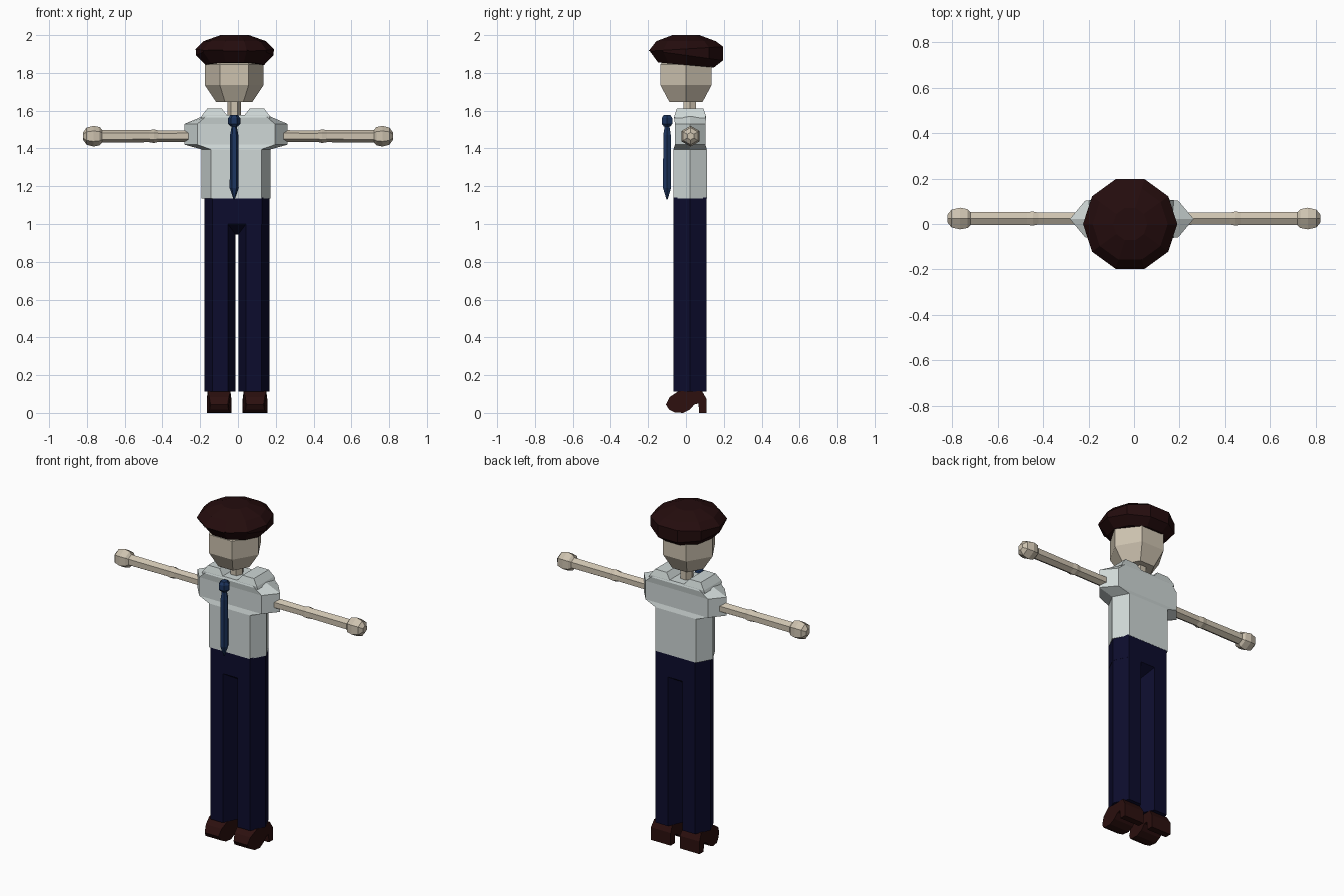
import bpy, bmesh, math
from mathutils import Vector


def material(name, rgb):
    m = bpy.data.materials.new(name)
    m.diffuse_color = (*rgb, 1)
    return m


SKIN = material("skin", (0.61, 0.54, 0.43))
SHIRT = material("pale_shirt", (0.62, 0.68, 0.67))
NAVY = material("navy_cloth", (0.0037, 0.0037, 0.026))
BLUE = material("blue_tie", (0.012, 0.036, 0.115))
HAT = material("dark_maroon", (0.0176, 0.0037, 0.004))
LEATHER = material("brown_leather", (0.025, 0.005, 0.0045))


def loft(name, rings, mat):
    """Closed skin through rings with equal vertex counts."""
    bm = bmesh.new()
    loops = [[bm.verts.new(p) for p in ring] for ring in rings]
    n = len(loops[0])
    for a, b in zip(loops, loops[1:]):
        for i in range(n):
            j = (i + 1) % n
            bm.faces.new((a[i], a[j], b[j], b[i]))
    bm.faces.new(loops[0])
    bm.faces.new(loops[-1])
    bmesh.ops.recalc_face_normals(bm, faces=bm.faces)
    me = bpy.data.meshes.new(name)
    bm.to_mesh(me)
    bm.free()
    me.materials.append(mat)
    ob = bpy.data.objects.new(name, me)
    bpy.context.collection.objects.link(ob)
    return ob


def hexa(cx, cy, z, tip, flat, hy):
    """Six-sided ring: side points at +-tip, front and back edges +-flat wide."""
    return [(cx + tip, cy, z), (cx + flat, cy + hy, z), (cx - flat, cy + hy, z),
            (cx - tip, cy, z), (cx - flat, cy - hy, z), (cx + flat, cy - hy, z)]


def hexes(name, cx, cy, rows, mat):
    return loft(name, [hexa(cx, cy, *row) for row in rows], mat)


# Beret: ten-sided rings, sagging towards the back
def beret_ring(r, z, slope):
    ring = []
    for i in range(10):
        a = math.tau * i / 10
        y = r * math.sin(a)
        ring.append((-0.017 + r * math.cos(a), y, z + slope * y))
    return ring


loft("beret", [beret_ring(*row) for row in (
    (0.155, 1.842, -0.09), (0.205, 1.893, -0.14), (0.207, 1.927, 0.06),
    (0.165, 1.968, 0.0), (0.075, 2.0, 0.0))], HAT)

# Head and neck
hexes("head", -0.02, 0, [(1.645, 0.095, 0.048, 0.087), (1.735, 0.155, 0.076, 0.135),
                         (1.845, 0.155, 0.076, 0.135), (1.875, 0.13, 0.065, 0.11)], SKIN)
hexes("neck", -0.02, 0.02, [(1.55, 0.035, 0.018, 0.034), (1.66, 0.035, 0.018, 0.034)], SKIN)

# Shirt with short sleeves flaring from the sides
hexes("shirt", -0.01, 0.022, [
    (1.135, 0.182, 0.134, 0.088), (1.395, 0.182, 0.134, 0.088),
    (1.42, 0.272, 0.205, 0.08), (1.53, 0.272, 0.205, 0.08),
    (1.565, 0.19, 0.165, 0.085), (1.578, 0.16, 0.14, 0.08)], SHIRT)

# Raised collar and shoulder pieces either side of the neck
for side, label in ((-1, "left"), (1, "right")):
    rings = []
    for z, inner, outer, hy in ((1.56, 0.04, 0.185, 0.082), (1.575, 0.045, 0.178, 0.082),
                                (1.612, 0.075, 0.15, 0.07)):
        rings.append([(-0.012 + side * x, 0.022 + y, z) for x, y in (
            (inner, -hy), (outer, -hy), (outer, hy), (inner, hy))])
    loft(label + "_collar", rings, SHIRT)

# Tie with knot
hexes("tie_blade", -0.02, -0.1, [(1.13, 0.003, 0.002, 0.003), (1.19, 0.024, 0.012, 0.021),
                                 (1.47, 0.022, 0.011, 0.02), (1.52, 0.013, 0.007, 0.012)], BLUE)
hexes("tie_knot", -0.02, -0.1, [(1.515, 0.018, 0.009, 0.016), (1.53, 0.032, 0.016, 0.028),
                                (1.56, 0.032, 0.016, 0.028), (1.576, 0.02, 0.01, 0.018)], BLUE)

# Trousers: hips, wedge crotch and two six-sided legs
hexes("trouser_hips", -0.005, 0.022, [(1.0, 0.172, 0.131, 0.087),
                                      (1.14, 0.172, 0.131, 0.087)], NAVY)
loft("trouser_crotch", [[(x, -0.064, 1.01), (x, -0.064, 1.0), (x, 0.022, 0.945),
                         (x, 0.108, 1.0), (x, 0.108, 1.01)] for x in (-0.055, 0.045)], NAVY)
for cx, label in ((-0.095, "left"), (0.084, "right")):
    hexes(label + "_trouser_leg", cx, 0.022, [(0.112, 0.082, 0.041, 0.087),
                                              (1.02, 0.082, 0.041, 0.087)], NAVY)

# Heeled shoes: side profile (y, z, half width)
SHOE = [(-0.106, 0.045, 0.045), (-0.09, 0.018, 0.05), (-0.06, 0.003, 0.062),
        (-0.015, 0.0, 0.065), (0.02, 0.018, 0.065), (0.045, 0.045, 0.065),
        (0.066, 0.05, 0.065), (0.07, 0.0, 0.065), (0.108, 0.0, 0.065),
        (0.108, 0.075, 0.065), (0.085, 0.115, 0.06), (-0.04, 0.115, 0.06),
        (-0.085, 0.085, 0.052)]
for cx, label in ((-0.1, "left"), (0.09, "right")):
    loft(label + "_shoe", [[(cx + s * w, y, z) for y, z, w in SHOE] for s in (-1, 1)], LEATHER)


# Arms and hands: six-sided rings along x, points up
def side_ring(side, x, r):
    return [(side * x, 0.024 + r * math.sin(math.tau * i / 6),
             1.465 + r * math.cos(math.tau * i / 6)) for i in range(6)]


for side, label in ((-1, "left"), (1, "right")):
    loft(label + "_arm", [side_ring(side, *row) for row in (
        (0.2, 0.032), (0.42, 0.03), (0.445, 0.036), (0.47, 0.032), (0.74, 0.034))], SKIN)
    loft(label + "_hand", [side_ring(side, *row) for row in (
        (0.712, 0.025), (0.732, 0.048), (0.765, 0.055), (0.802, 0.045), (0.82, 0.02))], SKIN)
